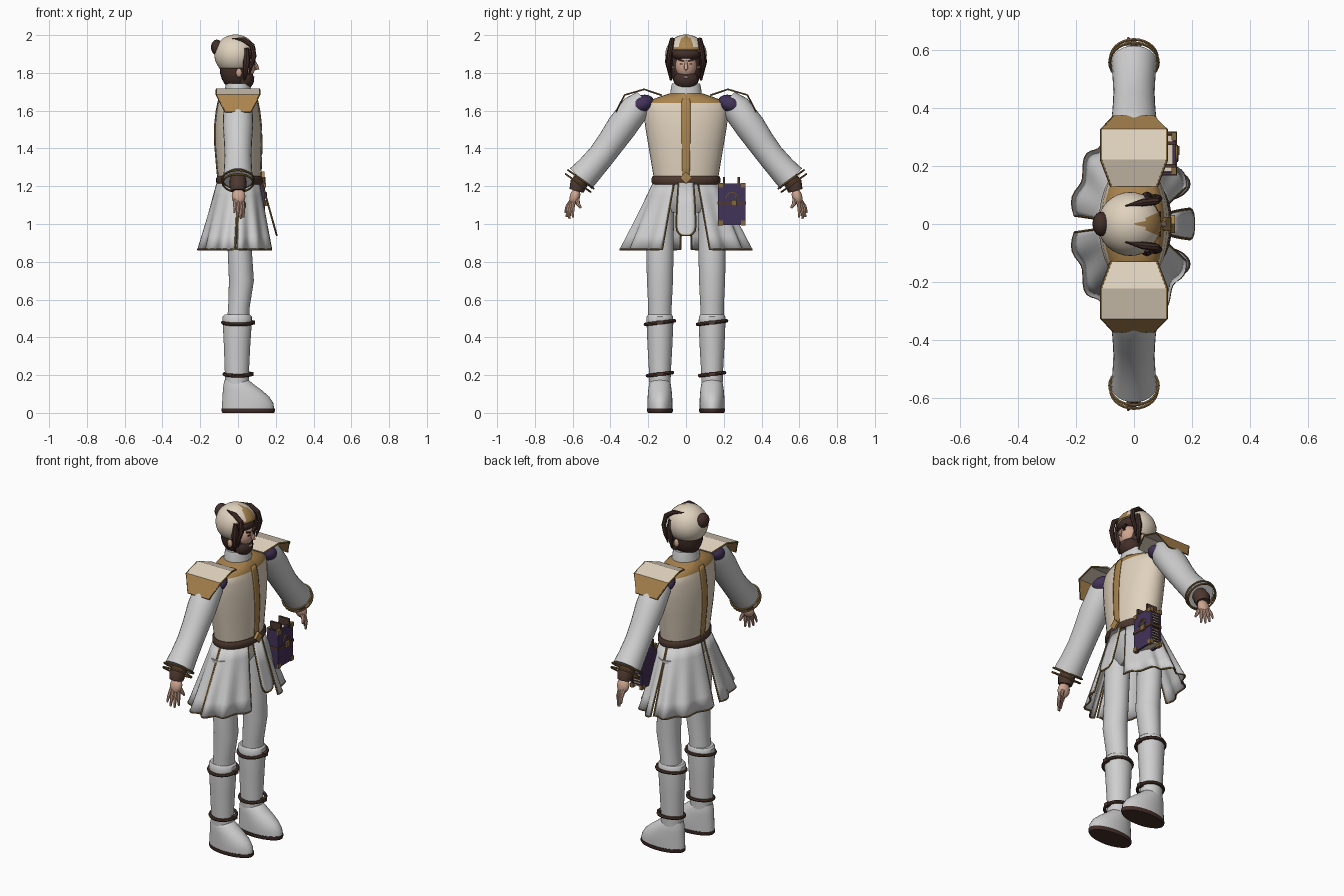
import bpy, bmesh, math
from mathutils import Vector, Matrix

cube = bpy.data.objects.get("Cube")
if cube:
    bpy.data.objects.remove(cube, do_unlink=True)


def material(name, r, g, b):
    m = bpy.data.materials.new(name)
    m.use_nodes = True
    m.diffuse_color = (r, g, b, 1)
    m.node_tree.nodes["Principled BSDF"].inputs["Base Color"].default_value = (r, g, b, 1)
    return m


WHITE = material("white cloth", .62, .62, .62)
CREAM = material("cream armour", .74, .64, .51)
GOLD = material("gold", .40, .23, .075)
TRIM = material("dark gold trim", .23, .14, .045)
HAIR = material("dark brown hair", .055, .028, .022)
LEATHER = material("brown leather", .075, .04, .028)
PURPLE = material("purple", .055, .033, .10)
SKIN = material("skin", .62, .38, .28)


def finish(name, bm, mats, rule=None, thick=0, smooth=True):
    """Turn a bmesh into an object; rule picks a material index from the face centre."""
    bmesh.ops.recalc_face_normals(bm, faces=bm.faces[:])
    if rule:
        for f in bm.faces:
            f.material_index = rule(f.calc_center_median())
    me = bpy.data.meshes.new(name)
    bm.to_mesh(me)
    bm.free()
    ob = bpy.data.objects.new(name, me)
    bpy.context.collection.objects.link(ob)
    for m in mats:
        me.materials.append(m)
    if smooth:
        bpy.ops.object.select_all(action='DESELECT')
        ob.select_set(True)
        bpy.context.view_layer.objects.active = ob
        bpy.ops.object.shade_smooth_by_angle(angle=math.radians(40))
    if thick:
        mod = ob.modifiers.new("thickness", 'SOLIDIFY')
        mod.thickness, mod.offset = thick, 0
    return ob


def skin_rings(name, rings, mats, wrap=True, loop=False, caps=True, **kw):
    """Bridge rows of points into a surface."""
    bm = bmesh.new()
    rows = [[bm.verts.new(p) for p in ring] for ring in rings]
    n = len(rows[0])
    for i in range(len(rows) if loop else len(rows) - 1):
        a, b = rows[i], rows[(i + 1) % len(rows)]
        for j in range(n if wrap else n - 1):
            k = (j + 1) % n
            bm.faces.new((a[j], a[k], b[k], b[j]))
    if wrap and caps and not loop:
        bm.faces.new(rows[0])
        bm.faces.new(rows[-1])
    return finish(name, bm, mats, **kw)


def arc(z, cx, cy, rx, ry, a0=0, a1=2 * math.pi, n=32):
    return [(cx + rx * math.cos(a), cy + ry * math.sin(a), z)
            for a in (a0 + (a1 - a0) * i / n for i in range(n))]


def loft(name, sections, mats, cy=0, **kw):
    """Stack ellipses given as (z, centre x, radius x, radius y)."""
    return skin_rings(name, [arc(z, cx, cy, rx, ry) for z, cx, rx, ry in sections], mats, **kw)


def tube(name, path, radii, mat, n=8, loop=False):
    """Sweep a round section along a path with one radius per point."""
    pts = [Vector(p) for p in path]
    if not isinstance(radii, (list, tuple)):
        radii = [radii] * len(pts)
    rings = []
    for i, p in enumerate(pts):
        last = len(pts) - 1
        before = pts[i - 1] if (i or loop) else p
        after = pts[(i + 1) % len(pts)] if (i < last or loop) else p
        t = (after - before).normalized()
        ref = Vector((0, 0, 1)) if loop or abs(t.x) > .8 else Vector((1, 0, 0))
        u = (ref - t * ref.dot(t)).normalized()
        v = t.cross(u)
        rings.append([p + radii[i] * (u * math.cos(a) + v * math.sin(a))
                      for a in (2 * math.pi * k / n for k in range(n))])
    return skin_rings(name, rings, [mat], loop=loop)


def ball(name, loc, size, mats, tilt=0, seg=24, **kw):
    bm = bmesh.new()
    bmesh.ops.create_uvsphere(bm, u_segments=seg, v_segments=seg // 2, radius=1)
    bm.transform(Matrix.Translation(loc) @ Matrix.Rotation(tilt, 4, 'X') @ Matrix.Diagonal((*size, 1)))
    return finish(name, bm, mats, **kw)


def box(name, loc, size, mat, tilt=0):
    bm = bmesh.new()
    bmesh.ops.create_cube(bm, size=1)
    bm.transform(Matrix.Translation(loc) @ Matrix.Rotation(tilt, 4, 'X') @ Matrix.Diagonal((*size, 1)))
    return finish(name, bm, [mat], smooth=False)


# Torso with gold yoke, and stripes down chest and back
torso = [(1.21, .008, .11, .165), (1.30, .005, .116, .18), (1.42, .002, .123, .20), (1.52, 0, .122, .217),
         (1.60, 0, .113, .224), (1.64, 0, .105, .215), (1.665, 0, .098, .165), (1.69, 0, .075, .09)]
loft("torso", torso, [CREAM, GOLD], rule=lambda c: int(c.z > 1.65))
for label, mid in (("chest_stripe", 0), ("back_stripe", math.pi)):
    skin_rings(label, [arc(z, cx, 0, rx + .003, ry + .003, mid - .11, mid + .165, 5)
                       for z, cx, rx, ry in torso[:7]], [GOLD], wrap=False, thick=.004)
loft("hips", [(1.06, 0, .05, .1), (1.12, 0, .09, .15), (1.22, .005, .1, .16)], [WHITE])
loft("collar", [(1.67, 0, .075, .085), (1.72, 0, .068, .08), (1.745, 0, .064, .074)], [WHITE])
loft("belt", [(1.21, .008, .118, .176), (1.22, .008, .124, .182),
              (1.243, .008, .124, .182), (1.253, .008, .116, .176)], [LEATHER])
box("belt_buckle", (.133, 0, 1.245), (.016, .045, .045), GOLD, math.pi / 4)

# Front flap
flap_rows = ((0, .04), (.45, .048), (.82, .052), (.92, .047), (.98, .034), (1, .018))
edge = [(.127 + .078 * f, w, 1.22 - .28 * f) for f, w in flap_rows]
skin_rings("front_flap", [[(x, w * k / 2, z) for k in range(-2, 3)] for x, w, z in edge],
           [WHITE], wrap=False, thick=.006)
tube("front_flap_trim", edge + [(x, -w, z) for x, w, z in reversed(edge)], .005, TRIM, 6)


# Pleated skirt in four panels
def skirt_point(t, f, side):
    wave = 1 + .05 * f * math.cos(13 * t)
    return (.005 - .015 * f + (.112 + .086 * f) * wave * math.cos(t),
            side * (.168 + .167 * f) * wave * math.sin(t), 1.225 - .36 * f)


# Ring around the sleeve or leg, sloped along y
def ring(cy, cz, rx, ry, slope, n=28):
    return [(x, y, cz + (y - cy) * slope) for x, y, _ in arc(0, 0, cy, rx, ry, n=n)]


for side, word in ((1, "left"), (-1, "right")):
    for label, t0, t1 in (("front", .38, 1.545), ("back", 1.60, math.pi - .09)):
        ts = [t0 + (t1 - t0) * i / 24 for i in range(25)]
        fs = [i / 5 for i in range(6)]
        skin_rings(f"{word}_{label}_skirt", [[skirt_point(t, f, side) for t in ts] for f in fs],
                   [WHITE], wrap=False, thick=.006)
        hem = ([skirt_point(t0, f, side) for f in fs] + [skirt_point(t, 1, side) for t in ts[1:]]
               + [skirt_point(t1, f, side) for f in fs[-2::-1]])
        tube(f"{word}_{label}_skirt_trim", hem, .005, TRIM, 6)

    # Leg, boot and straps
    y = side * .138
    loft(f"{word}_thigh", [(.46, 0, .06, .062), (.56, .005, .057, .062), (.7, .018, .066, .069),
                           (.85, .01, .064, .072), (1.15, 0, .068, .075)], [WHITE], cy=y)
    loft(f"{word}_boot_shaft", [(.14, -.005, .062, .056), (.22, -.006, .064, .058), (.36, -.005, .07, .066),
                                (.48, -.004, .077, .071), (.51, -.004, .077, .07), (.52, -.004, .068, .063)],
         [WHITE], cy=y)
    loft(f"{word}_shoe", [(.018, .053, .138, .065), (.05, .052, .136, .066), (.085, .042, .124, .065),
                          (.12, .023, .103, .062), (.15, .004, .081, .058), (.175, -.008, .063, .05),
                          (.185, -.01, .04, .03)], [WHITE], cy=y)
    loft(f"{word}_sole", [(0, .054, .136, .064), (.008, .054, .141, .068), (.022, .054, .141, .068)],
         [HAIR], cy=y)
    for label, z, rx, ry in (("knee", .478, .08, .077), ("ankle", .205, .073, .066)):
        tube(f"{word}_{label}_strap", ring(y, z, rx, ry, .12), .0095, LEATHER, 8, True)
        box(f"{word}_{label}_strap_buckle", (rx, y, z), (.02, .03, .022), LEATHER)

    # Sleeve, cuff rings and puff
    tube(f"{word}_sleeve", [(0, side * py, pz) for py, pz in
                            ((.22, 1.66), (.265, 1.615), (.34, 1.515), (.395, 1.435), (.45, 1.36),
                             (.51, 1.29), (.557, 1.24))],
         [.055, .077, .08, .074, .071, .074, .079], WHITE, 24)
    for off, r in ((0, .084), (.02, .081)):
        tube(f"{word}_cuff_ring", ring(side * (.557 + off * .7), 1.237 - off, r, r * .8, side * .72),
             .0055, TRIM, 6, True)
    ball(f"{word}_shoulder_puff", (0, side * .235, 1.632), (.083, .07, .05), [PURPLE], side * -.35)

    # Wrist guard and hand
    tube(f"{word}_wrist_guard", [(0, side * .54, 1.255), (0, side * .57, 1.21), (0, side * .58, 1.175)],
         [.04, .046, .038], LEATHER, 16)
    ball(f"{word}_palm", (.003, side * .588, 1.145), (.036, .027, .045), [SKIN], side * .25)
    for label, bx, tx, by, ty, tz, r in (("thumb", .02, .035, .575, .557, 1.085, .011),
                                         ("first_finger", .022, .028, .592, .598, 1.035, .010),
                                         ("middle_finger", .010, .014, .598, .618, 1.028, .010),
                                         ("ring_finger", -.004, -.003, .603, .632, 1.037, .010),
                                         ("small_finger", -.018, -.02, .605, .64, 1.06, .009)):
        a, b = Vector((bx, side * by, 1.13)), Vector((tx, side * ty, tz))
        tube(f"{word}_{label}", [a, a.lerp(b, .55) + Vector((.003, side * .006, 0)), b], [r, r, r * .55], SKIN)

    # Folded shoulder plate
    plate = [[(k * hx, side * py, pz) for k in (-1, 1)] for hx, py, pz in
             ((.078, .13, 1.682), (.113, .222, 1.713), (.113, .325, 1.683), (.07, .37, 1.595))]
    skin_rings(f"{word}_shoulder_plate", plate, [CREAM, GOLD], wrap=False, thick=.008, smooth=False,
               rule=lambda c: int(abs(c.y) > .33))
    tube(f"{word}_shoulder_plate_trim", [r[0] for r in plate] + [r[1] for r in reversed(plate)],
         .005, TRIM, 6)

    # Hair locks and ear
    tube(f"{word}_front_lock", [(-.03, side * .062, 1.982), (.03, side * .074, 1.975), (.075, side * .08, 1.945),
                                (.085, side * .088, 1.89), (.07, side * .093, 1.84), (.06, side * .085, 1.79)],
         [.003, .013, .014, .013, .011, .003], HAIR)
    tube(f"{word}_side_lock", [(.045, side * .085, 1.93), (.045, side * .092, 1.86), (.035, side * .08, 1.76)],
         [.012, .02, .005], HAIR)
    ball(f"{word}_ear", (.005, side * .083, 1.80), (.016, .01, .024), [SKIN], seg=12)
    box(f"{word}_eyebrow", (.087, side * .025, 1.866), (.012, .034, .009), HAIR, side * .35)
    box(f"{word}_eye", (.089, side * .023, 1.847), (.006, .016, .007), HAIR)

# Head, beard and nose
ball("hair", (-.012, 0, 1.825), (.085, .083, .115), [HAIR])
ball("face", (.03, 0, 1.835), (.062, .058, .07), [SKIN])
ball("fringe", (.03, 0, 1.90), (.062, .075, .04), [HAIR])
ball("beard", (.03, 0, 1.765), (.055, .066, .055), [HAIR])
ball("mouth", (.079, 0, 1.777), (.008, .018, .006), [SKIN], seg=12)
tube("nose", [(.085, 0, 1.865), (.097, 0, 1.838), (.102, 0, 1.823), (.085, 0, 1.812)],
     [.005, .010, .012, .004], SKIN)
loft("neck", [(1.68, 0, .055, .055), (1.78, 0, .05, .05)], [SKIN])
ball("hair_bun", (-.112, 0, 1.935), (.031, .042, .041), [HAIR])

# Open-fronted cap with gold rim and crest
bm = bmesh.new()
bmesh.ops.create_uvsphere(bm, u_segments=32, v_segments=24, radius=1)
bm.transform(Matrix.Translation((-.013, 0, 1.895)) @ Matrix.Diagonal((.109, .107, .105, 1)))
cut = [f for f in bm.faces if f.calc_center_median().z < (1.922 if f.calc_center_median().x > .04 else 1.812)]
bmesh.ops.delete(bm, geom=cut, context='FACES')
finish("cap", bm, [CREAM, GOLD], thick=.006,
       rule=lambda c: int(c.z < 1.836 or (c.x > .04 and c.z < 1.935) or abs(c.y) < .4 * c.x))

# Clasped book hanging from the belt
by, bz = .243, 1.105
box("book_pages", (.108, by, bz), (.05, .125, .2), CREAM)
for label, bx in (("front", .138), ("back", .078)):
    box(f"book_{label}_cover", (bx, by, bz), (.012, .142, .22), PURPLE)
    for cy in (-1, 1):
        for cz in (-1, 1):
            box("book_corner", (bx, by + cy * .06, bz + cz * .1), (.018, .026, .026), TRIM)
box("book_spine", (.108, by - .068, bz), (.06, .01, .22), PURPLE)
for i in range(12):
    box("page_ridge", (.108, by + .064, bz - .088 + i * .016), (.05, .008, .007), LEATHER)
box("book_strap", (.11, by, bz + .005), (.076, .15, .016), LEATHER)
box("book_clasp", (.15, by + .01, bz + .005), (.012, .03, .032), TRIM)
tube("book_ring", [(.148, by + .025 * math.cos(a), bz + .03 + .03 * math.sin(a))
                   for a in (math.pi * i / 8 for i in range(9))], .005, TRIM, 6)
for off in (-.042, .036):
    box("book_hanger", (.11, by + off, 1.225), (.07, .012, .05), LEATHER)
